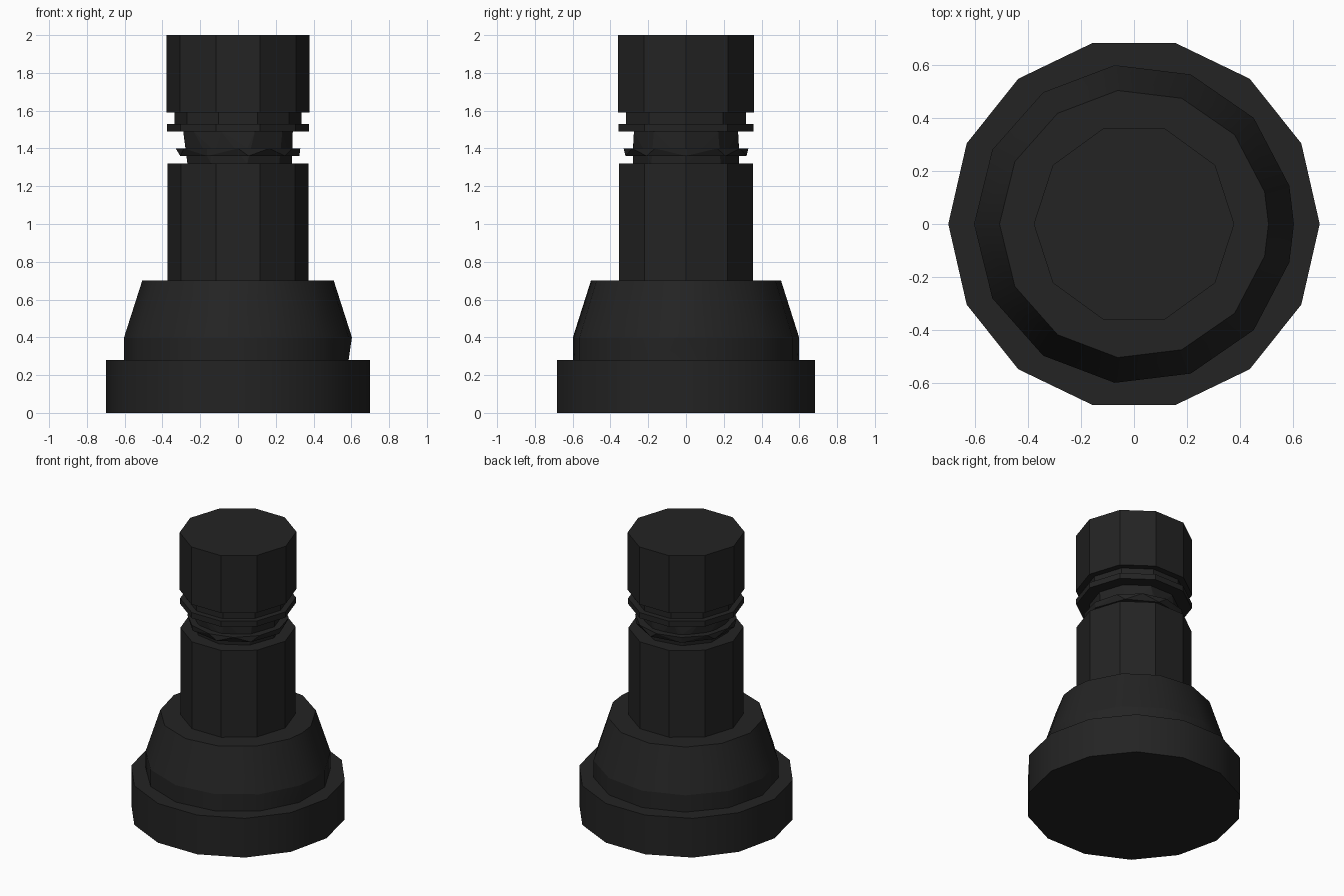
import bpy, bmesh
from math import sin, cos, pi

cube = bpy.data.objects.get("Cube")
if cube:
    bpy.data.objects.remove(cube)

black = bpy.data.materials.new("matte black")
black.use_nodes = True
COLOUR = (0.017, 0.017, 0.017, 1)
black.diffuse_color = COLOUR
shader = black.node_tree.nodes["Principled BSDF"]
shader.inputs["Base Color"].default_value = COLOUR
shader.inputs["Roughness"].default_value = 0.8


def ring(sides, radius, z, start=0.0, extra=False):
    """Points of a regular polygon; extra adds a corner on the +x side."""
    points = [(radius * cos(start + 2 * pi * i / sides),
               radius * sin(start + 2 * pi * i / sides), z) for i in range(sides)]
    if extra:
        points.append((radius, 0, z))
    return points


def part(name, *rings, smooth=False):
    """Solid spanning a stack of rings, with level edges kept sharp."""
    bm = bmesh.new()
    for points in rings:
        for p in points:
            bm.verts.new(p)
    bmesh.ops.convex_hull(bm, input=bm.verts[:])
    bmesh.ops.dissolve_limit(bm, angle_limit=0.01, verts=bm.verts[:], edges=bm.edges[:])
    bmesh.ops.recalc_face_normals(bm, faces=bm.faces[:])
    for face in bm.faces:
        face.smooth = smooth
    for edge in bm.edges:
        a, b = edge.verts
        edge.smooth = smooth and abs(a.co.z - b.co.z) > 0.001
    mesh = bpy.data.meshes.new(name)
    bm.to_mesh(mesh)
    bm.free()
    mesh.materials.append(black)
    obj = bpy.data.objects.new(name, mesh)
    bpy.context.collection.objects.link(obj)
    return obj


# Broad foot and tapered skirt
part("base_disc", ring(14, 0.70, 0), ring(14, 0.70, 0.28), smooth=True)
part("tapered_skirt",
     ring(13, 0.603, 0.28, pi),
     ring(13, 0.603, 0.40, pi, extra=True),
     ring(13, 0.507, 0.70, pi, extra=True), smooth=True)

# Faceted stem
part("stem", ring(10, 0.373, 0.70), ring(10, 0.373, 1.32))

# Narrow neck with a zigzag collar
part("neck", ring(9, 0.285, 1.32), ring(9, 0.285, 1.40), ring(10, 0.29, 1.49))
part("zigzag_collar", ring(9, 0.325, 1.36), ring(12, 0.33, 1.40))

# Stepped flange and cap
part("flange", ring(10, 0.375, 1.49), ring(10, 0.375, 1.53))
part("cap_collar", ring(10, 0.335, 1.53), ring(10, 0.335, 1.59))
part("cap", ring(10, 0.378, 1.59), ring(10, 0.378, 2.0))
